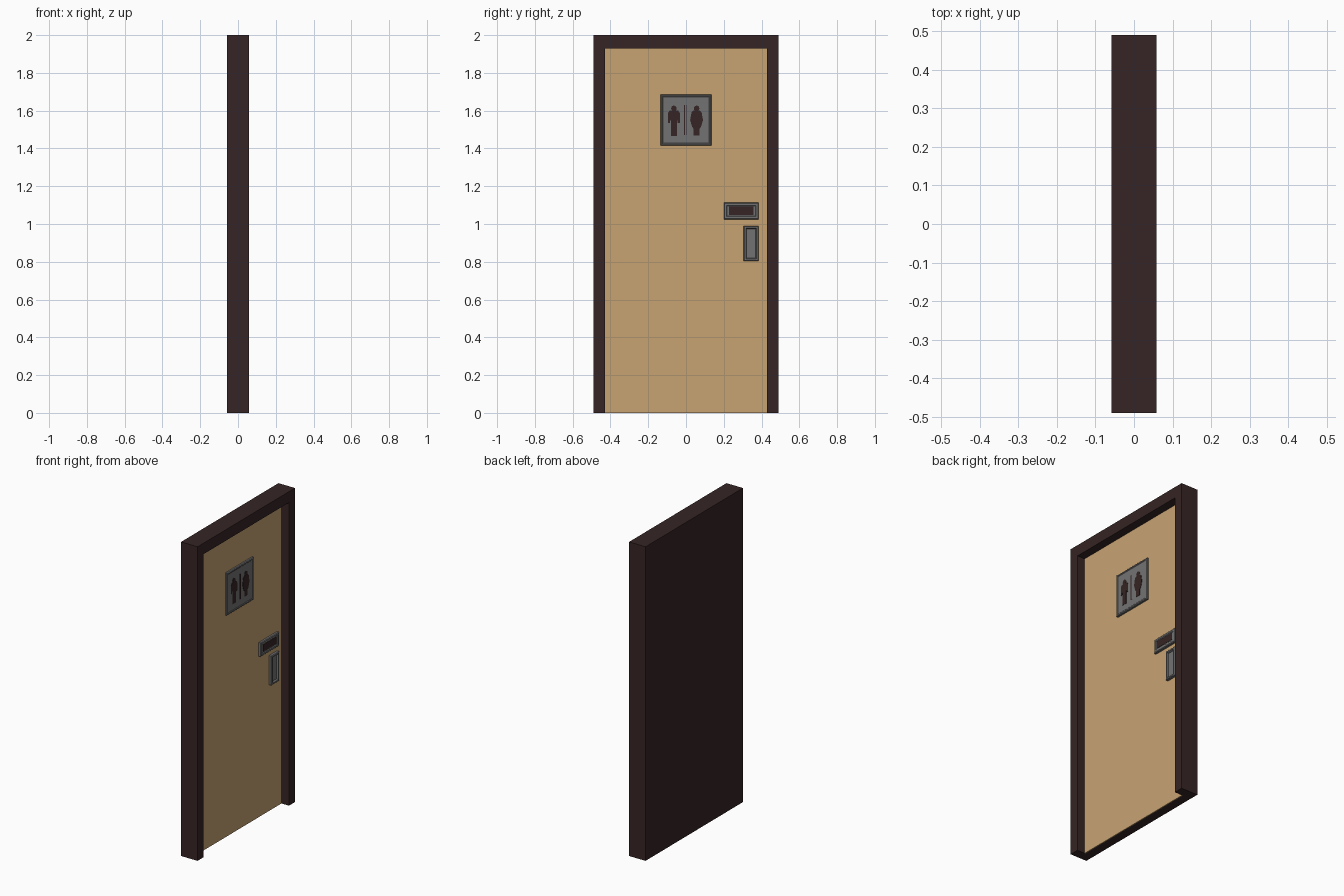
import bpy, bmesh, math
from mathutils import Vector

if "Cube" in bpy.data.objects:
    bpy.data.objects.remove(bpy.data.objects["Cube"])


def material(name, rgb):
    m = bpy.data.materials.new(name)
    m.diffuse_color = (*rgb, 1)
    m.use_nodes = True
    m.node_tree.nodes["Principled BSDF"].inputs["Base Color"].default_value = m.diffuse_color
    return m


DARK = material("dark brown", (0.037, 0.018, 0.018))
TAN = material("tan wood", (0.578, 0.366, 0.171))
GREY = material("grey metal", (0.171, 0.171, 0.171))


def finish(name, bm, mat):
    bmesh.ops.recalc_face_normals(bm, faces=bm.faces)
    me = bpy.data.meshes.new(name)
    bm.to_mesh(me)
    bm.free()
    me.materials.append(mat)
    ob = bpy.data.objects.new(name, me)
    bpy.context.collection.objects.link(ob)
    return ob


def prism(name, outline, x0, x1, mat):
    """Extrude a (y, z) outline along x."""
    bm = bmesh.new()
    face = bm.faces.new([bm.verts.new((x0, y, z)) for y, z in outline])
    out = bmesh.ops.extrude_face_region(bm, geom=[face])
    for v in out["geom"]:
        if isinstance(v, bmesh.types.BMVert):
            v.co.x = x1
    return finish(name, bm, mat)


def rect(y0, y1, z0, z1):
    return [(y0, z0), (y1, z0), (y1, z1), (y0, z1)]


def tray(name, y0, y1, z0, z1, x0, x1, rim, depth, mat):
    """Raised plate with a rim and a recessed, sloped-sided middle."""
    bm = bmesh.new()
    loops = []
    for x, d in ((x0, 0), (x1 - 0.004, 0), (x1, 0.004), (x1, rim), (x1 - depth, rim + 0.004)):
        loops.append([bm.verts.new((x, y, z))
                      for y, z in rect(y0 + d, y1 - d, z0 + d, z1 - d)])
    for a, b in zip(loops, loops[1:]):
        for i in range(4):
            j = (i + 1) % 4
            bm.faces.new((a[i], a[j], b[j], b[i]))
    bm.faces.new(loops[0])
    bm.faces.new(loops[-1])
    return finish(name, bm, mat)


def disc(cy, cz, r, n=12):
    return [(cy + r * math.cos(2 * math.pi * i / n), cz + r * math.sin(2 * math.pi * i / n))
            for i in range(n)]


def mirrored(half, cy):
    """Closed outline from a right-hand half given bottom to top."""
    return [(cy + y, z) for y, z in half] + [(cy - y, z) for y, z in reversed(half)]


X = 0.058      # half depth of the frame
FACE = 0.005   # front of the door leaf

# Frame: posts and lintel in one piece, plus the solid back
prism("door_frame", [(-0.49, 0), (-0.43, 0), (-0.43, 1.93), (0.43, 1.93),
                     (0.43, 0), (0.49, 0), (0.49, 2), (-0.49, 2)], -X, X, DARK)
prism("back_panel", rect(-0.43, 0.43, 0, 1.93), -X, 0, DARK)
prism("door_leaf", rect(-0.43, 0.43, 0, 1.93), 0, FACE, TAN)

# Sign plate with pictograms
tray("sign_plate", -0.135, 0.135, 1.415, 1.685, FACE, FACE + 0.014, 0.009, 0.003, GREY)
S0, S1 = FACE + 0.010, FACE + 0.013
man = [(0.003, 1.466), (0.016, 1.466), (0.016, 1.548), (0.020, 1.548), (0.020, 1.535),
       (0.031, 1.535), (0.031, 1.588), (0.022, 1.601), (0.008, 1.601)]
woman = [(0.003, 1.468), (0.015, 1.468), (0.015, 1.503), (0.024, 1.515),
         (0.034, 1.550), (0.027, 1.590), (0.018, 1.601), (0.008, 1.601)]
for label, half, cy in (("man", man, -0.064), ("woman", woman, 0.056)):
    prism(label + "_body", mirrored(half, cy), S0, S1, DARK)
    prism(label + "_head", disc(cy, 1.612, 0.015), S0, S1, DARK)
for i, y in enumerate((-0.008, 0.001)):
    prism(f"sign_divider_{i + 1}", rect(y - 0.002, y + 0.002, 1.47, 1.63), S0, S1, DARK)

# Lock indicator with a dark window
tray("lock_plate", 0.20, 0.385, 1.025, 1.113, FACE, FACE + 0.016, 0.014, 0.004, GREY)
prism("lock_window", rect(0.227, 0.358, 1.048, 1.092), FACE + 0.010, FACE + 0.014, DARK)

# Recessed pull handle
tray("pull_handle", 0.305, 0.385, 0.803, 0.99, FACE, FACE + 0.018, 0.012, 0.010, GREY)
